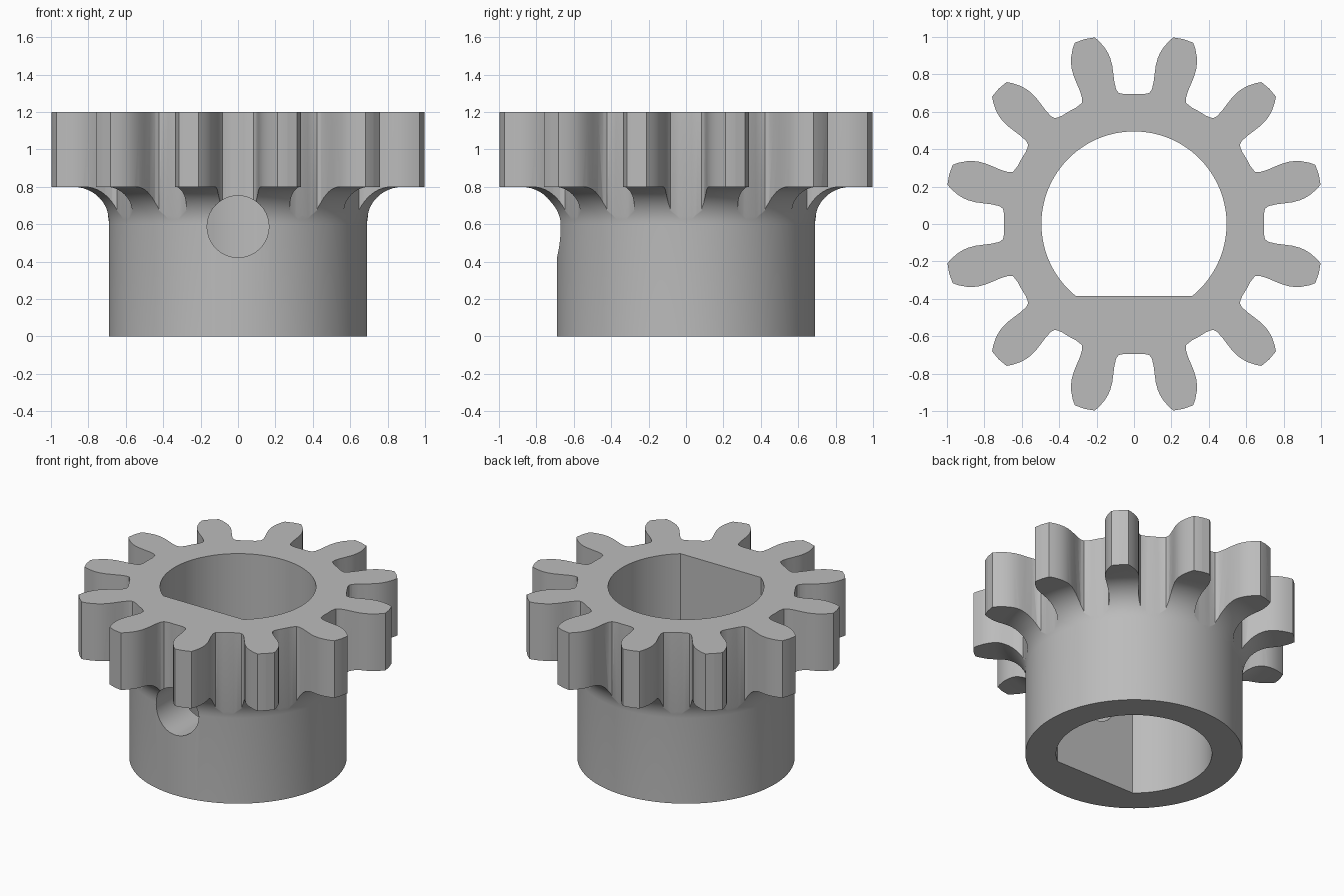
import bpy, bmesh
from math import sin, cos, pi, radians, asin
from mathutils import Vector, Matrix

TEETH = 12
HUB_R, FILLET_R = 0.69, 0.2
GEAR_Z, TOP_Z = 0.8, 1.2
BORE_R, FLAT_Y = 0.495, -0.385

if "Cube" in bpy.data.objects:
    bpy.data.objects.remove(bpy.data.objects["Cube"])

steel = bpy.data.materials.new("grey steel")
steel.use_nodes = True
grey = (0.5, 0.5, 0.5, 1)
steel.diffuse_color = grey
steel.node_tree.nodes["Principled BSDF"].inputs["Base Color"].default_value = grey


def make_object(name, bm):
    bmesh.ops.recalc_face_normals(bm, faces=bm.faces)
    mesh = bpy.data.meshes.new(name)
    bm.to_mesh(mesh)
    bm.free()
    mesh.materials.append(steel)
    obj = bpy.data.objects.new(name, mesh)
    bpy.context.collection.objects.link(obj)
    return obj


def prism(name, outline, z0, z1):
    bm = bmesh.new()
    face = bm.faces.new([bm.verts.new((x, y, z0)) for x, y in outline])
    moved = bmesh.ops.extrude_face_region(bm, geom=[face])["geom"]
    verts = [v for v in moved if isinstance(v, bmesh.types.BMVert)]
    bmesh.ops.translate(bm, verts=verts, vec=(0, 0, z1 - z0))
    return make_object(name, bm)


def lathe(name, profile, steps=144):
    bm = bmesh.new()
    verts = [bm.verts.new((r, 0, z)) for r, z in profile]
    edges = [bm.edges.new(pair) for pair in zip(verts, verts[1:])]
    bmesh.ops.spin(bm, geom=verts + edges, cent=(0, 0, 0), axis=(0, 0, 1),
                   angle=2 * pi, steps=steps)
    bmesh.ops.remove_doubles(bm, verts=bm.verts, dist=1e-5)
    return make_object(name, bm)


def combine(obj, cutter, operation):
    mod = obj.modifiers.new(operation.title(), "BOOLEAN")
    mod.operation, mod.object, mod.solver = operation, cutter, "EXACT"
    bpy.context.view_layer.objects.active = obj
    bpy.ops.object.modifier_apply(modifier=mod.name)
    bpy.data.objects.remove(cutter)


# Turned blank: hub flaring through a concave fillet into the gear disc
flare = [(HUB_R + FILLET_R * (1 - cos(a)), GEAR_Z - FILLET_R + FILLET_R * sin(a))
         for a in (i * pi / 24 for i in range(13))]
pinion = lathe("pinion_gear", [(0, 0), (HUB_R, 0)] + flare +
               [(1.1, GEAR_Z), (1.1, TOP_Z), (0, TOP_Z)])

# Tooth flank as (distance along the tooth, half width), root to tip
flank = [(0.69, 0.117), (0.698, 0.102), (0.72, 0.094), (0.76, 0.095),
         (0.81, 0.102), (0.85, 0.107), (0.89, 0.107), (0.92, 0.102),
         (0.95, 0.093), (0.99, 0.074), (1.018, 0.055)]
tooth = [Vector((r, -w)) for r, w in flank] + [Vector((1.023, 0))]
tooth += [Vector((r, w)) for r, w in reversed(flank)]
tooth += [Vector((cos(a), sin(a))) * 0.695
          for a in map(radians, (11.5, 13, 15, 17, 18.5))]
outline = []
for i in range(TEETH):
    turn = Matrix.Rotation((i + 0.5) * 2 * pi / TEETH, 2)
    outline += [turn @ p for p in tooth]
combine(pinion, prism("tooth_cutter", outline, -0.1, TOP_Z + 0.1), "INTERSECT")

# D-shaped shaft bore with its flat toward the front
start = asin(FLAT_Y / BORE_R)
sweep = pi - 2 * start
bore = [(BORE_R * cos(start + sweep * i / 96), BORE_R * sin(start + sweep * i / 96))
        for i in range(97)]
combine(pinion, prism("bore_cutter", bore, -0.2, TOP_Z + 0.2), "DIFFERENCE")

# Set-screw hole through the front wall into the flat
bm = bmesh.new()
bmesh.ops.create_cone(bm, cap_ends=True, segments=64, radius1=0.165, radius2=0.165,
                      depth=0.9, matrix=Matrix.Translation((0, -0.7, 0.587))
                      @ Matrix.Rotation(pi / 2, 4, "X"))
combine(pinion, make_object("screw_hole_cutter", bm), "DIFFERENCE")

# Smooth the curved walls and keep the machined edges crisp
bpy.ops.object.select_all(action="DESELECT")
pinion.select_set(True)
bpy.context.view_layer.objects.active = pinion
bpy.ops.object.shade_smooth_by_angle(angle=radians(30))
